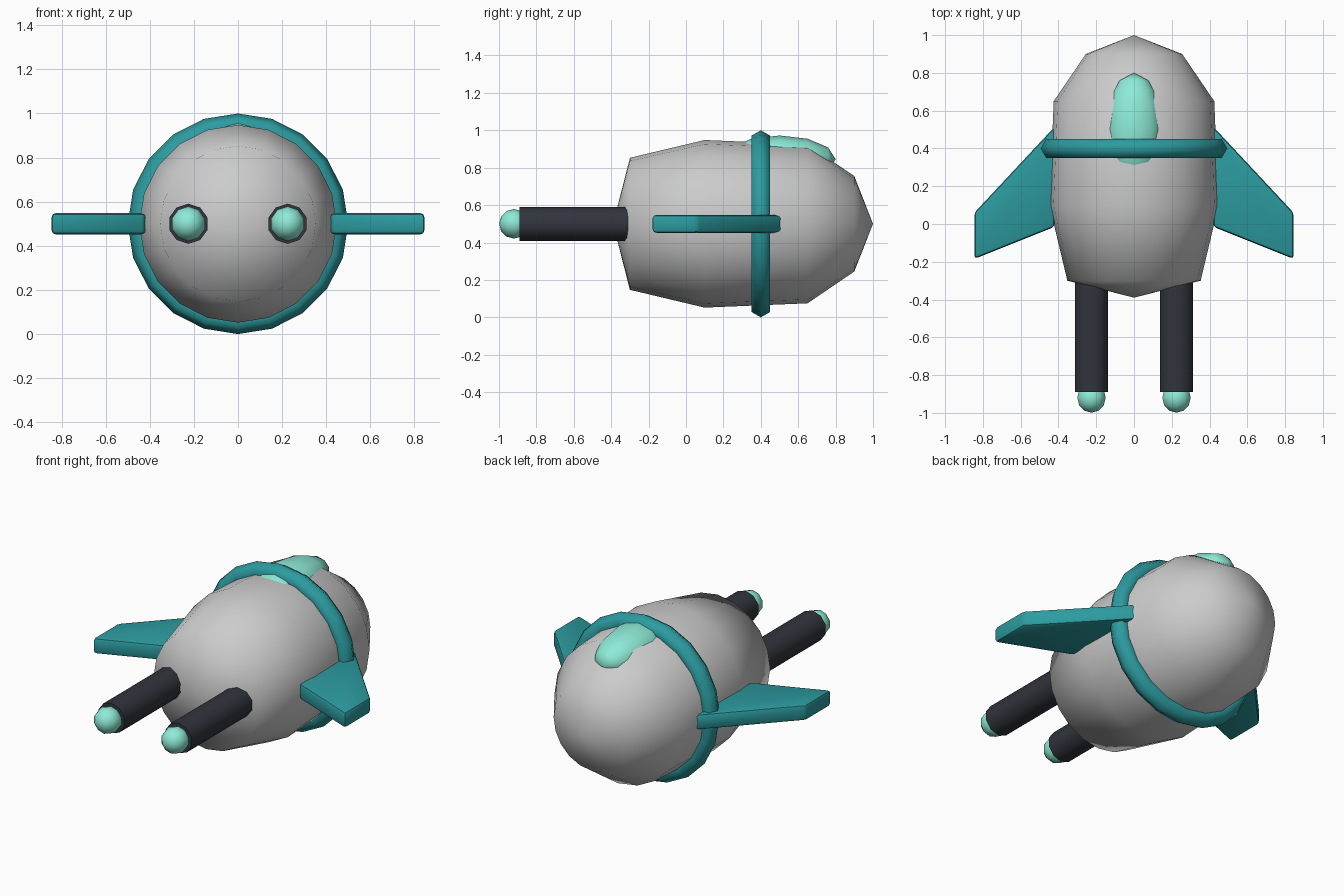
import bpy, bmesh, math
from mathutils import Matrix

if "Cube" in bpy.data.objects:
    bpy.data.objects.remove(bpy.data.objects["Cube"])


def material(name, color):
    m = bpy.data.materials.new(name)
    m.diffuse_color = (*color, 1)
    m.use_nodes = True
    m.node_tree.nodes["Principled BSDF"].inputs["Base Color"].default_value = m.diffuse_color
    return m


TEAL = material("teal", (0.025, 0.33, 0.35))
MINT = material("mint", (0.27, 0.83, 0.68))
DARK = material("dark", (0.03, 0.035, 0.045))


def finish(name, bm, mat=None, smooth=True):
    bmesh.ops.recalc_face_normals(bm, faces=bm.faces)
    for f in bm.faces:
        f.smooth = smooth
    me = bpy.data.meshes.new(name)
    bm.to_mesh(me)
    bm.free()
    ob = bpy.data.objects.new(name, me)
    bpy.context.collection.objects.link(ob)
    if mat:
        me.materials.append(mat)
    return ob


def smooth_by_angle(ob):
    bpy.ops.object.select_all(action='DESELECT')
    ob.select_set(True)
    bpy.context.view_layer.objects.active = ob
    bpy.ops.object.shade_smooth_by_angle(angle=math.radians(40))


def lathe_y(profile, sides, centre, closed=False):
    """Revolve (y, radius) points about a line along y; vertex at the top."""
    bm = bmesh.new()
    cx, cz = centre
    rings = []
    for y, r in profile:
        n = sides if r > 0 else 1
        rings.append([bm.verts.new((cx + r * math.sin(2 * math.pi * i / sides), y,
                                    cz + r * math.cos(2 * math.pi * i / sides))) for i in range(n)])
    pairs = list(zip(rings, rings[1:]))
    if closed:
        pairs.append((rings[-1], rings[0]))
    for a, b in pairs:
        for i in range(sides):
            j = (i + 1) % sides
            quad = [a[i % len(a)], a[j % len(a)], b[j % len(b)], b[i % len(b)]]
            bm.faces.new(list(dict.fromkeys(quad)))
    return bm


def ellipsoid(name, centre, radii, mat):
    bm = bmesh.new()
    bmesh.ops.create_uvsphere(bm, u_segments=10, v_segments=6, radius=1)
    # poles along y, then stretched
    bm.transform(Matrix.Translation(centre) @ Matrix.Diagonal((*radii, 1))
                 @ Matrix.Rotation(math.pi / 2, 4, 'X'))
    return finish(name, bm, mat)


# Hull
hull = [(-0.39, 0), (-0.3, 0.353), (0.1, 0.448), (0.65, 0.425), (0.9, 0.255), (1.0, 0)]
finish("hull", lathe_y(hull, 20, (0, 0.5)))

# Ring around the hull, hexagonal in section
section = [(0.4 + 0.058 * math.sin(k * math.pi / 3), 0.442 + 0.058 * math.cos(k * math.pi / 3))
           for k in range(6)]
finish("hull_ring", lathe_y(section, 20, (0, 0.5), closed=True), TEAL)

# Canopy
ellipsoid("canopy", (0, 0.5, 0.845), (0.16, 0.3, 0.127), MINT)

for side, s in (("left", -1), ("right", 1)):
    # Wing
    bm = bmesh.new()
    outline = [(0.42, 0.515), (0.845, 0.06), (0.845, -0.185), (0.42, -0.015)]
    face = bm.faces.new([bm.verts.new((s * x, y, 0.452)) for x, y in outline])
    ext = bmesh.ops.extrude_face_region(bm, geom=[face])
    for v in ext["geom"]:
        if isinstance(v, bmesh.types.BMVert):
            v.co.z = 0.548
    bmesh.ops.bevel(bm, geom=bm.edges[:], offset=0.018, segments=2, profile=0.5, affect='EDGES')
    smooth_by_angle(finish(side + "_wing", bm, TEAL))

    # Thruster tube and its glowing tip
    tube = [(-0.2, 0), (-0.2, 0.091), (-0.89, 0.091), (-0.89, 0)]
    smooth_by_angle(finish(side + "_tube", lathe_y(tube, 10, (s * 0.225, 0.5)), DARK))
    ellipsoid(side + "_tube_tip", (s * 0.225, -0.92, 0.5), (0.079, 0.079, 0.079), MINT)
